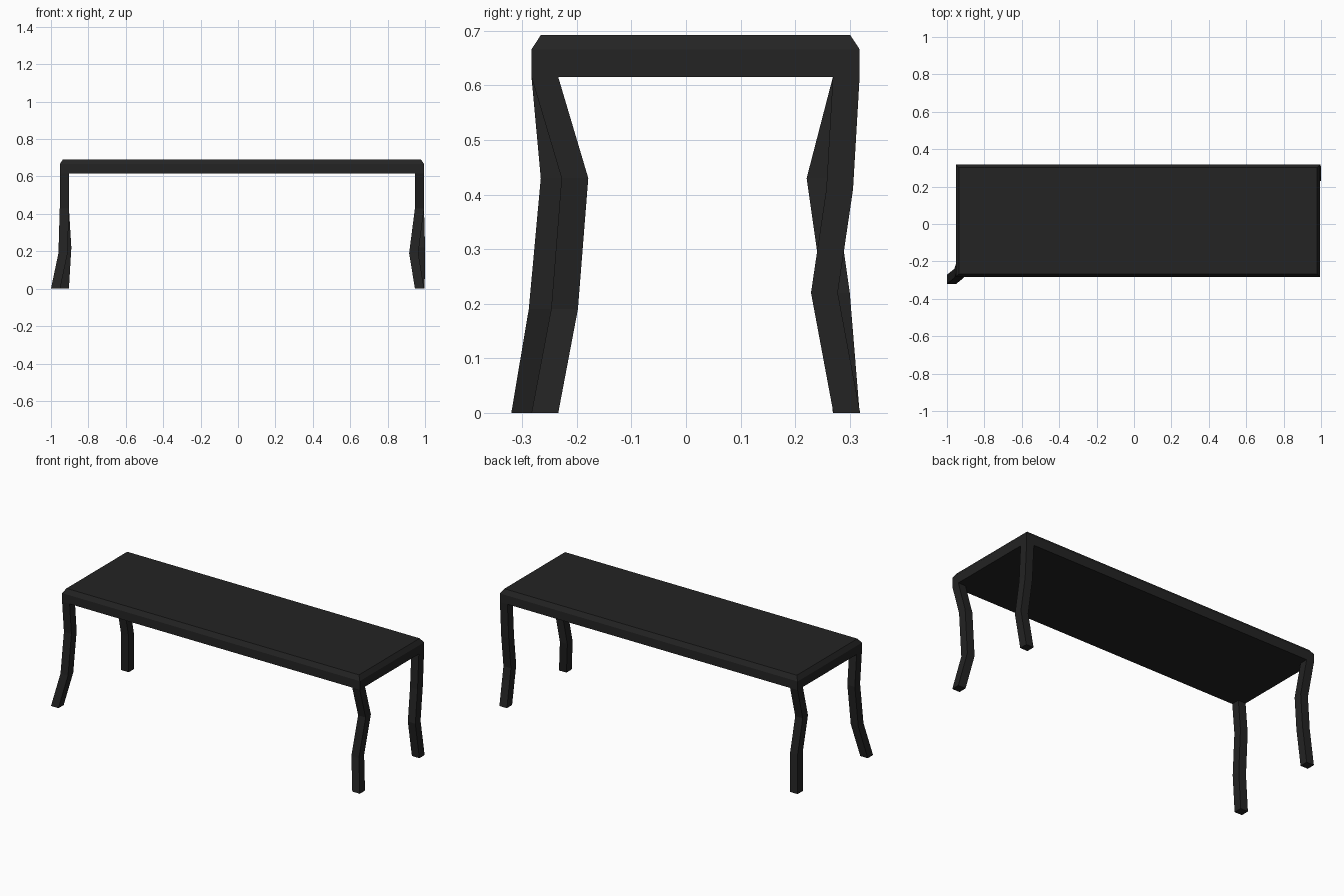
import bpy, bmesh

if "Cube" in bpy.data.objects:
    bpy.data.objects.remove(bpy.data.objects["Cube"])

black = bpy.data.materials.new("black wood")
black.diffuse_color = (0.017, 0.017, 0.017, 1)
black.use_nodes = True
black.node_tree.nodes["Principled BSDF"].inputs["Base Color"].default_value = black.diffuse_color


def loft(name, rings):
    """Stack of horizontal rectangles (x0, x1, y0, y1, z) joined into a closed solid."""
    bm = bmesh.new()
    loops = [[bm.verts.new(p) for p in ((a, c, z), (b, c, z), (b, d, z), (a, d, z))]
             for a, b, c, d, z in rings]
    for lo, hi in zip(loops, loops[1:]):
        for i in range(4):
            j = (i + 1) % 4
            bm.faces.new((lo[i], lo[j], hi[j], hi[i]))
    bm.faces.new(loops[0][::-1])
    bm.faces.new(loops[-1])
    bmesh.ops.recalc_face_normals(bm, faces=bm.faces)
    mesh = bpy.data.meshes.new(name)
    bm.to_mesh(mesh)
    bm.free()
    mesh.materials.append(black)
    obj = bpy.data.objects.new(name, mesh)
    bpy.context.collection.objects.link(obj)
    return obj


# Table top with chamfered upper edge
X0, X1, Y0, Y1 = -0.953, 0.995, -0.283, 0.318
C = 0.017
loft("table_top", [
    (X0, X1, Y0, Y1, 0.615),
    (X0, X1, Y0, Y1, 0.666),
    (X0 + C, X1 - C, Y0 + C, Y1 - C, 0.692),
])

# Crooked square legs: low x / low y corner of the section at each height
T = 0.049
legs = {
    "front_left_leg": [(-1.0, -0.32, 0), (-0.96, -0.288, 0.19),
                       (-0.953, -0.266, 0.43), (-0.953, -0.283, 0.615)],
    "front_right_leg": [(0.946, -0.283, 0), (0.915, -0.247, 0.19),
                        (0.946, -0.228, 0.43), (0.946, -0.283, 0.615)],
    "back_left_leg": [(-0.953, 0.269, 0), (-0.94, 0.251, 0.22),
                      (-0.953, 0.221, 0.43), (-0.953, 0.269, 0.615)],
    "back_right_leg": [(0.949, 0.27, 0), (0.951, 0.229, 0.22),
                       (0.946, 0.257, 0.41), (0.946, 0.269, 0.615)],
}
for name, path in legs.items():
    loft(name, [(x, x + T, y, y + T, z) for x, y, z in path])
